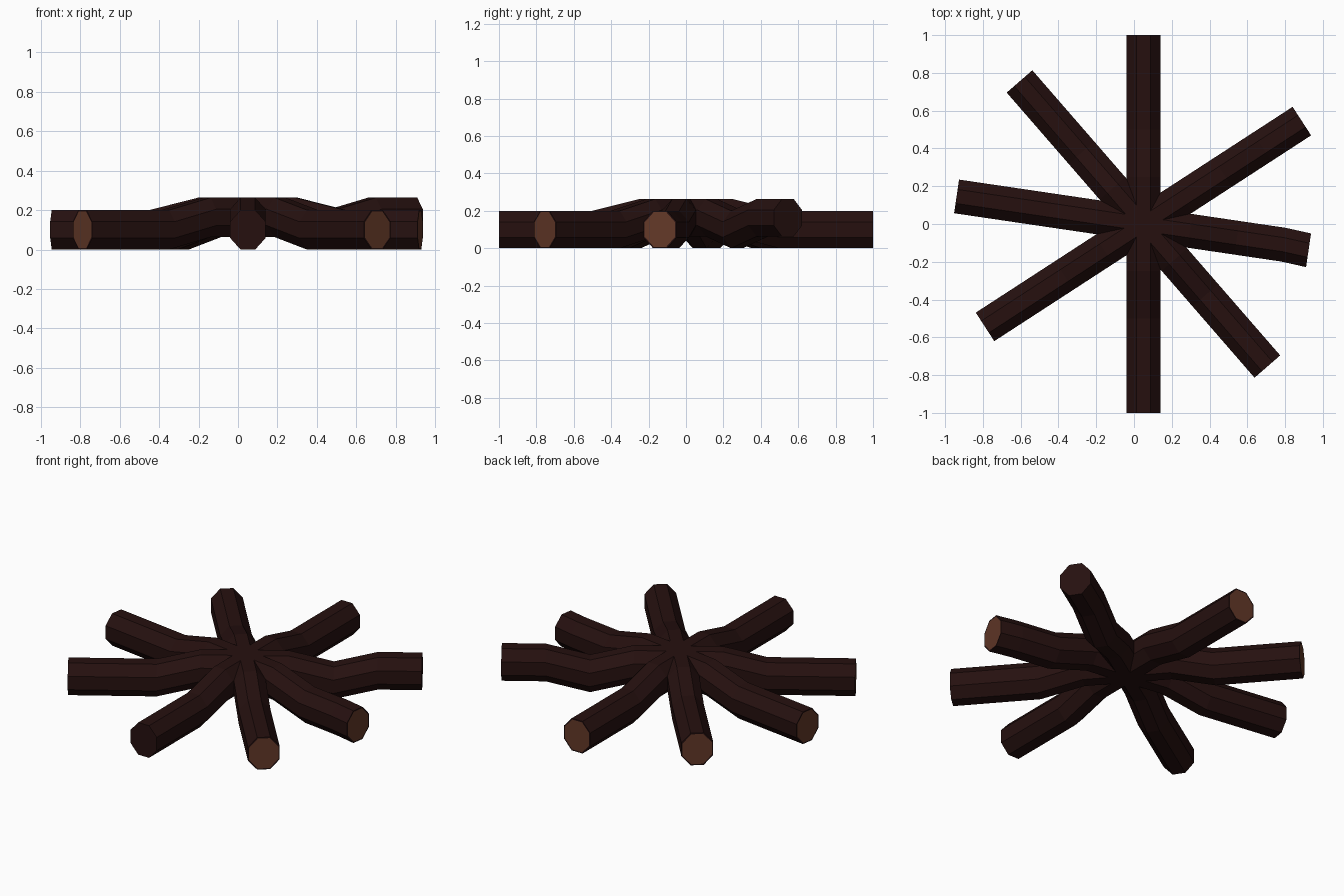
import bpy, bmesh, math
from mathutils import Vector

old = bpy.data.objects.get("Cube")
if old:
    bpy.data.objects.remove(old, do_unlink=True)


def make_material(name, color):
    mat = bpy.data.materials.new(name)
    mat.use_nodes = True
    mat.diffuse_color = (*color, 1)
    bsdf = mat.node_tree.nodes["Principled BSDF"]
    bsdf.inputs["Base Color"].default_value = (*color, 1)
    bsdf.inputs["Roughness"].default_value = 0.9
    return mat


bark = make_material("dark_bark", (0.019, 0.0052, 0.0048))
cut_wood = make_material("cut_wood", (0.125, 0.04, 0.021))

CENTRE = Vector((0.05, 0, 0))
HALF_W, HALF_H = 0.09, 0.1      # octagon half width and half height
LOW, HIGH = 0.1, 0.163          # axis height on the ground and at the pile top
SIDES = 8


def make_log(name, angle, path, bare_ends):
    """Octagonal log; path holds (distance, sideways, height) of each ring."""
    along = Vector((math.cos(angle), math.sin(angle), 0))
    side = Vector((-along.y, along.x, 0))
    corner = 1 / math.cos(math.pi / SIDES)
    bm = bmesh.new()
    rings = []
    for dist, shift, height in path:
        ring = []
        for i in range(SIDES):
            a = (i + 0.5) * math.tau / SIDES
            co = CENTRE + along * dist
            co += side * (shift + HALF_W * corner * math.cos(a))
            co.z = height + HALF_H * corner * math.sin(a)
            ring.append(bm.verts.new(co))
        rings.append(ring)
    # Bark sides
    for r0, r1 in zip(rings, rings[1:]):
        for i in range(SIDES):
            j = (i + 1) % SIDES
            bm.faces.new((r0[i], r0[j], r1[j], r1[i]))
    # Sawn ends with a thin bark rim
    caps = [bm.faces.new(rings[0]), bm.faces.new(rings[-1])]
    bmesh.ops.recalc_face_normals(bm, faces=bm.faces)
    for cap, bare in zip(caps, bare_ends):
        bmesh.ops.inset_region(bm, faces=[cap], thickness=0.008)
        cap.material_index = 1 if bare else 0
    mesh = bpy.data.meshes.new(name)
    bm.to_mesh(mesh)
    bm.free()
    mesh.materials.append(bark)
    mesh.materials.append(cut_wood)
    obj = bpy.data.objects.new(name, mesh)
    bpy.context.collection.objects.link(obj)


# Each half rises from the ground to the crossing point
start = [(-1, 0, LOW), (-0.5, 0, LOW), (-0.25, 0, HIGH)]
rise = [(0.25, 0, HIGH), (0.5, 0, LOW)]
plain_end = [(1, 0, LOW)]
raised_end = [(0.75, 0, HIGH), (1, 0, HIGH)]
bent_end = [(0.75, 0, LOW), (0.885, -0.01, LOW)]

make_log("front_back_log", math.radians(90), start + rise + plain_end, (False, True))
make_log("raised_log", math.radians(33), start + rise + raised_end, (True, False))
make_log("bent_log", math.radians(-8.4), start + rise + bent_end, (True, True))
make_log("diagonal_log", math.radians(-49), start + rise + plain_end, (True, True))
